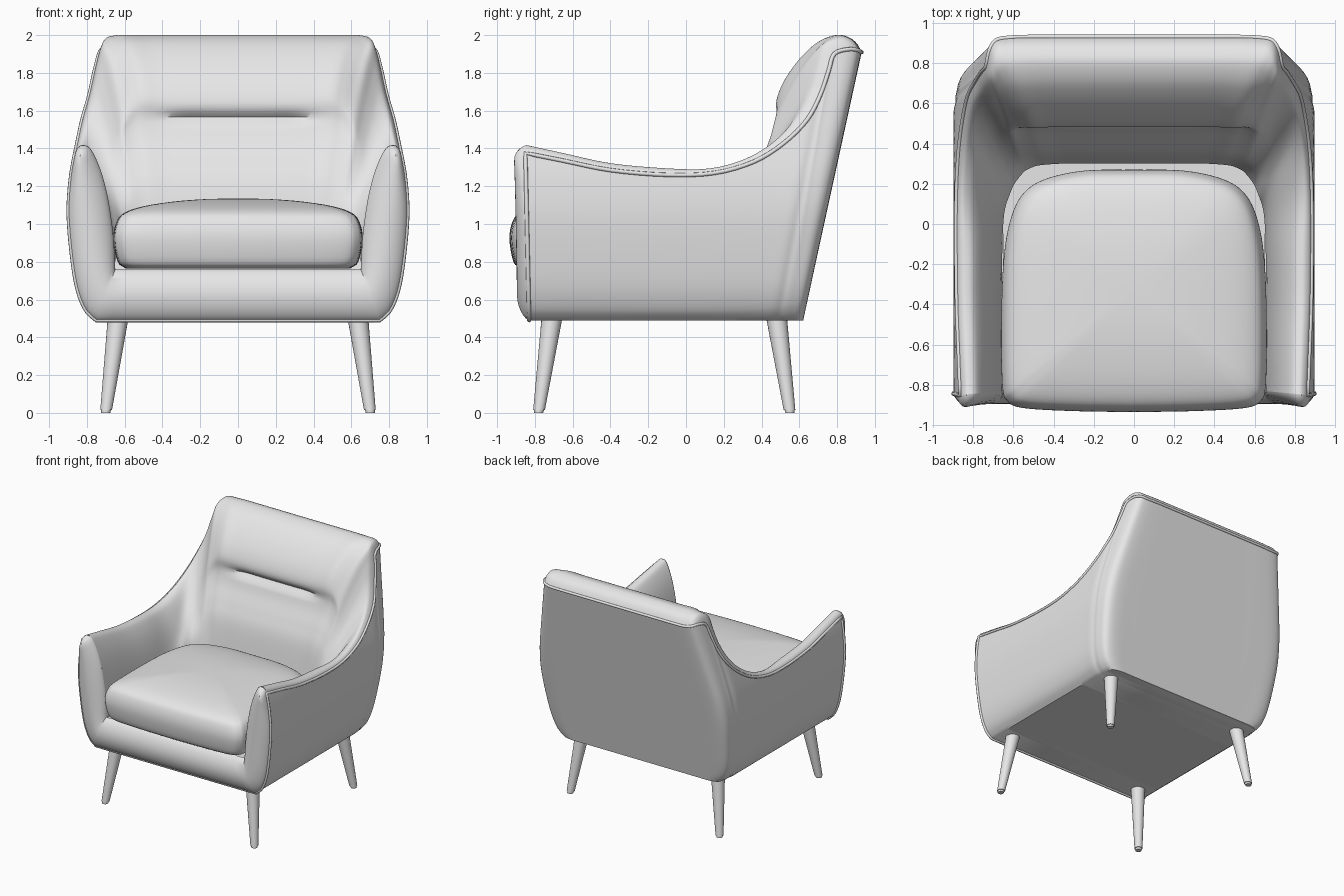
import bpy, bmesh, math
from mathutils import Vector

cube = bpy.data.objects.get("Cube")
if cube:
    bpy.data.objects.remove(cube, do_unlink=True)

fabric = bpy.data.materials.new("light_grey")
fabric.use_nodes = True
grey = (0.8, 0.8, 0.8, 1)
fabric.diffuse_color = grey
fabric.node_tree.nodes["Principled BSDF"].inputs["Base Color"].default_value = grey


def spline(points, per):
    """Smooth curve through the points, with a fixed step count per span."""
    pts = [Vector(p) for p in points]
    pts = [2 * pts[0] - pts[1]] + pts + [2 * pts[-1] - pts[-2]]
    out = []
    for a, b, c, d in zip(pts, pts[1:], pts[2:], pts[3:]):
        for k in range(per):
            t = k / per
            out.append(b + (c - a) * (t / 2) + (2 * a - 5 * b + 4 * c - d) * (t * t / 2)
                       + (3 * b - a - 3 * c + d) * (t ** 3 / 2))
    return out + [pts[-2]]


def even(points, count):
    """Resample a polyline at equal distances."""
    dist = [0.0]
    for a, b in zip(points, points[1:]):
        dist.append(dist[-1] + (b - a).length)
    out, j = [], 0
    for k in range(count):
        s = dist[-1] * k / (count - 1)
        while j < len(points) - 2 and dist[j + 1] < s:
            j += 1
        t = (s - dist[j]) / max(dist[j + 1] - dist[j], 1e-9)
        out.append(points[j].lerp(points[j + 1], min(t, 1)))
    return out


def flip(p):
    return Vector((-p.x, p.y, p.z))


def mirrored(rows):
    """Complete a half list of rows that ends on the centre line."""
    return rows + [[flip(p) for p in row] for row in rows[-2::-1]]


def finish(name, bm):
    bmesh.ops.remove_doubles(bm, verts=bm.verts, dist=1e-4)
    bmesh.ops.recalc_face_normals(bm, faces=bm.faces)
    mesh = bpy.data.meshes.new(name)
    bm.to_mesh(mesh)
    bm.free()
    obj = bpy.data.objects.new(name, mesh)
    bpy.context.collection.objects.link(obj)
    mesh.materials.append(fabric)
    bpy.ops.object.select_all(action="DESELECT")
    obj.select_set(True)
    bpy.context.view_layer.objects.active = obj
    bpy.ops.object.shade_smooth_by_angle(angle=math.radians(40))
    return obj


def add_grid(bm, rows, loop=False, caps=False):
    grid = [[bm.verts.new(p) for p in row] for row in rows]
    n = len(rows[0])
    for r, s in zip(grid, grid[1:]):
        for k in range(n if loop else n - 1):
            m = (k + 1) % n
            bm.faces.new((r[k], r[m], s[m], s[k]))
    if caps:
        bm.faces.new(grid[0])
        bm.faces.new(grid[-1])


# Outer half width of the shell by height
WIDTH = [(.49, .75), (.55, .81), (.7, .86), (1, .895), (1.2, .89), (1.4, .857), (1.93, .74)]
width_curve = spline([(z, w, 0) for z, w in WIDTH], 8)


def width(z):
    for a, b in zip(width_curve, width_curve[1:]):
        if z <= b.x:
            return a.y + (b.y - a.y) * (z - a.x) / (b.x - a.x)
    return width_curve[-1].y


# Upholstery sections from the rim (0, 1) to the seat (1, 0)
N = 70


def section(points):
    return even(spline([(h, v, 0) for h, v in points], 12), N)


ARM = section([(0, 1), (.06, 1.045), (.2, 1.07), (.4, 1.03), (.64, .85), (.82, .61), (.95, .3), (1, 0)])
WING = section([(0, 1), (.05, 1.03), (.13, 1.02), (.3, .86), (.5, .65), (.72, .42), (.9, .2), (1, 0)])
BACK = section([(0, 1), (.04, 1.045), (.1, 1.075), (.2, 1.09), (.34, 1.06), (.46, 1), (.57, .92),
                (.66, .83), (.71, .74), (.705, .65), (.75, .55), (.85, .42), (.93, .28), (1, 0)])

# Stations from arm front to back centre:
# foot y, rim y, rim z, width share, seat x, seat y, section blend
STATIONS = [
    (-.83, -.85, 1.375, 1, .65, -.83, 0), (-.65, -.65, 1.335, 1, .65, -.65, 0),
    (-.4, -.4, 1.285, 1, .655, -.4, 0), (-.1, -.1, 1.26, 1, .655, -.15, 0),
    (.12, .15, 1.27, 1, .65, 0, .3), (.28, .36, 1.33, 1, .64, .08, .6),
    (.38, .52, 1.43, 1, .62, .14, 1), (.45, .64, 1.55, 1, .6, .19, 1),
    (.49, .71, 1.68, .99, .58, .22, 1), (.52, .755, 1.81, .99, .56, .245, 1.1),
    (.55, .785, 1.9, .985, .54, .265, 1.3), (.59, .86, 1.925, .97, .51, .28, 1.6),
    (.61, .91, 1.92, .93, .48, .29, 1.85), (.62, .925, 1.91, .85, .44, .295, 2),
    (.62, .93, 1.91, .7, .36, .3, 2), (.62, .93, 1.91, .5, .25, .3, 2),
    (.62, .93, 1.91, .25, .12, .3, 2), (.62, .93, 1.91, 0, 0, .3, 2)]
FLOOR = .49

outer, inner = [], []
for foot, rim_y, rim_z, share, seat_x, seat_y, blend in STATIONS:
    column = []
    for k in range(25):
        t = (k / 24) ** 1.3
        z = FLOOR + t * (rim_z - FLOOR)
        column.append(Vector((share * width(z), foot + t * (rim_y - foot), z)))
    outer.append(column)
    rim = column[-1]
    seat = Vector((seat_x, seat_y, .76 + .14 * min(blend, 1)))
    tuck = min(max((.75 - share) / .2, 0), 1) * .055
    lining = []
    for a, w, b in zip(ARM, WING, BACK):
        p = a.lerp(w, blend) if blend <= 1 else w.lerp(b, blend - 1)
        h = p.x - tuck * math.exp(-((p.y - .655) / .025) ** 2)
        flat = rim.lerp(seat, h)
        lining.append(Vector((flat.x, flat.y, seat.z + (rim.z - seat.z) * p.y)))
    inner.append(lining)


def loft(half):
    """Smooth between stations, keeping the samples of each one aligned."""
    lines = [spline(line, 4) for line in zip(*mirrored(half))]
    return [list(row) for row in zip(*lines)]


shell_rows = loft(outer)
bm = bmesh.new()
add_grid(bm, shell_rows)
bm.faces.new([bm.verts.new(row[0]) for row in shell_rows])
finish("outer_shell", bm)

lining_rows = loft(inner)
bm = bmesh.new()
add_grid(bm, lining_rows)
finish("back_and_arm_padding", bm)

# Front face running down one arm, along the rail and up the other arm
edge_out = even(outer[0][::-1], 30)
edge_in = even(inner[0], 30)
corner_out, corner_in = edge_out[-1], edge_in[-1]
for k in range(1, 11):
    for edge, corner in ((edge_out, corner_out), (edge_in, corner_in)):
        edge.append(Vector((corner.x * (1 - k / 10), corner.y, corner.z)))
front_rows = []
for a, b in zip(edge_out, edge_in):
    swell = .065 * min(1, (b - a).length / .16)
    row = []
    for k in range(15):
        t = (1 - math.cos(math.pi * k / 14)) / 2
        p = a.lerp(b, t)
        p.y -= swell * math.sin(math.pi * t) ** .6
        row.append(p)
    front_rows.append(row)
bm = bmesh.new()
add_grid(bm, mirrored(front_rows))
finish("front_face", bm)

# Piping around the rim and the front edge
rim_line = [row[-1] for row in shell_rows]
front_line = [flip(p) for p in edge_out[1:]] + edge_out[-2:0:-1]
curve = bpy.data.curves.new("piping", "CURVE")
curve.dimensions = "3D"
curve.bevel_depth = .011
curve.bevel_resolution = 2
path = curve.splines.new("POLY")
path.points.add(len(rim_line + front_line) - 1)
for point, p in zip(path.points, rim_line + front_line):
    point.co = (*p, 1)
path.use_cyclic_u = True
path.use_smooth = True
curve.materials.append(fabric)
bpy.context.collection.objects.link(bpy.data.objects.new("piping", curve))

# Deck under the cushion
bm = bmesh.new()
bmesh.ops.create_cube(bm, size=1)
for v in bm.verts:
    v.co = (v.co.x * 1.3, v.co.y * 1.14 - .255, v.co.z * .2 + .655)
finish("seat_deck", bm)

# Seat cushion: a rounded plan stacked in shrinking layers
plan = spline([(0, -.935, 0), (.3, -.93, 0), (.55, -.915, 0), (.63, -.88, 0), (.655, -.8, 0),
               (.66, -.5, 0), (.65, -.2, 0), (.62, 0, 0), (.56, .14, 0), (.45, .22, 0),
               (.25, .265, 0), (0, .27, 0)], 5)
plan += [flip(p) for p in plan[-2:0:-1]]
layers = spline([(.9, .765, 0), (.965, .8, 0), (1, .92, 0), (.975, 1.01, 0), (.91, 1.06, 0),
                 (.75, 1.095, 0), (.5, 1.12, 0), (.25, 1.132, 0), (.02, 1.135, 0)], 4)
bm = bmesh.new()
add_grid(bm, [[Vector((p.x * s.x, -.33 + (p.y + .33) * s.x, s.y)) for p in plan]
              for s in layers], loop=True, caps=True)
finish("seat_cushion", bm)


# Splayed, tapered legs
def leg(name, side, top_y, foot_y):
    rows = []
    for z, r in ((0, .024), (.015, .026), (.016, .031), (.52, .056)):
        t = z / .5
        x, y = side * (.7 - .065 * t), foot_y + (top_y - foot_y) * t
        rows.append([Vector((x + r * math.cos(a), y + r * math.sin(a), z))
                     for a in (math.tau * k / 24 for k in range(24))])
    bm = bmesh.new()
    add_grid(bm, rows, loop=True, caps=True)
    finish(name, bm)


for label, side in (("left", 1), ("right", -1)):
    leg("front_leg_" + label, side, -.71, -.78)
    leg("rear_leg_" + label, side, .48, .55)
